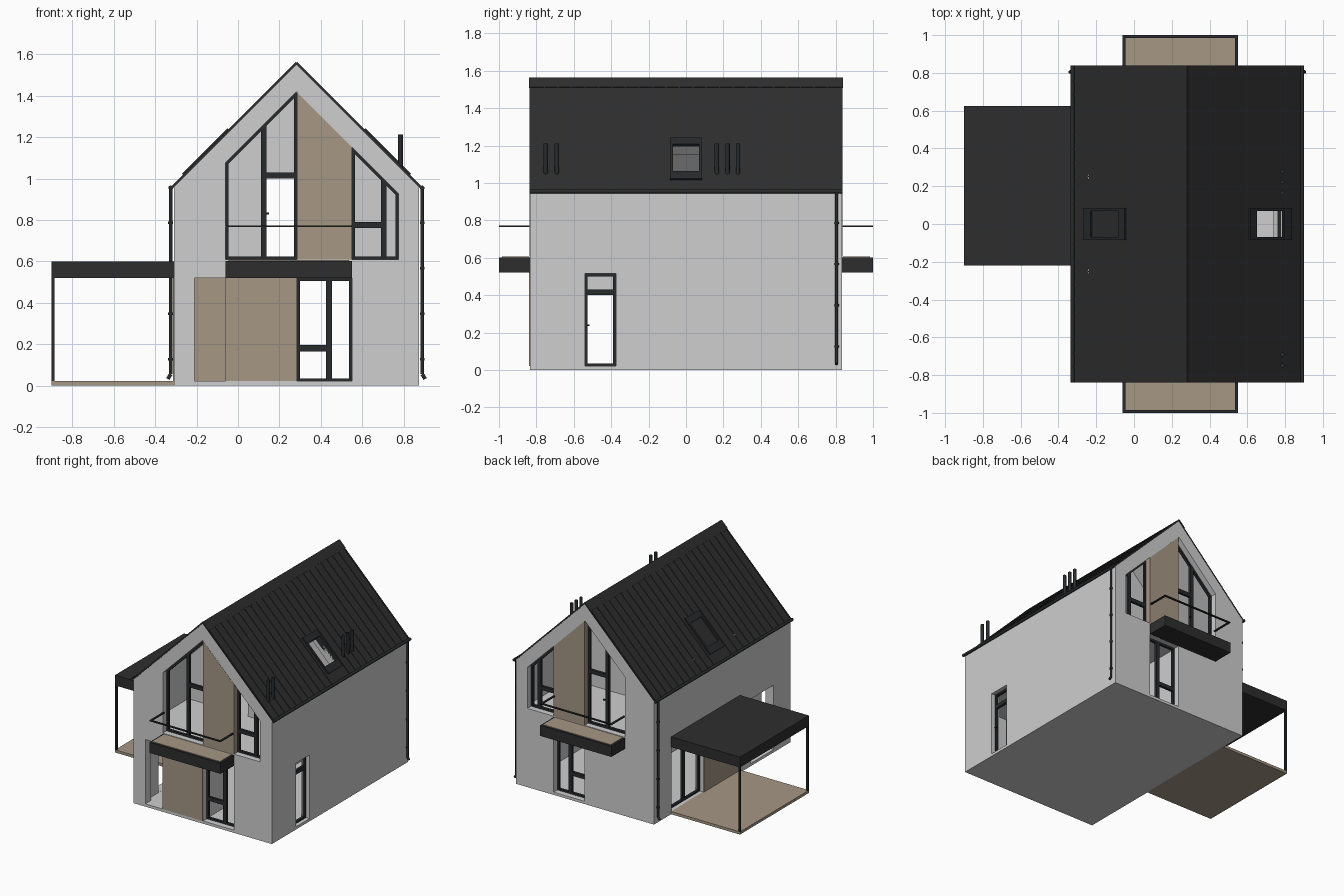
import bpy, bmesh, math
from mathutils import Vector

if "Cube" in bpy.data.objects:
    bpy.data.objects.remove(bpy.data.objects["Cube"])

R, HALF, RIDGE = 0.2825, 0.5925, 1.56      # ridge x, half house width, ridge height
YW = 0.835                                 # half house length


def material(name, rgb):
    m = bpy.data.materials.new(name)
    m.diffuse_color = (*rgb, 1)
    m.use_nodes = True
    m.node_tree.nodes["Principled BSDF"].inputs["Base Color"].default_value = m.diffuse_color
    return m


WALL = material("light_grey_render", (0.62, 0.62, 0.62))
WOOD = material("beige_timber", (0.38, 0.31, 0.235))
ROOF = material("charcoal_roof", (0.027, 0.027, 0.027))
FRAME = material("black_frame", (0.021, 0.023, 0.025))


def finish(name, bm, mat):
    bmesh.ops.recalc_face_normals(bm, faces=bm.faces)
    me = bpy.data.meshes.new(name)
    bm.to_mesh(me)
    bm.free()
    ob = bpy.data.objects.new(name, me)
    bpy.context.collection.objects.link(ob)
    me.materials.append(mat)
    return ob


def box(name, x, y, z, mat, warp=None):
    """Box between pairs of limits, optionally mapped through warp."""
    bm = bmesh.new()
    bmesh.ops.create_cube(bm, size=1)
    for v in bm.verts:
        p = [a + (b - a) * (c + 0.5) for (a, b), c in zip((x, y, z), v.co)]
        v.co = warp(*p) if warp else p
    return finish(name, bm, mat)


def slope_box(name, side, u, y, h, mat):
    """Box on a roof slope: u = run from ridge, h = height off the surface."""
    k = math.sqrt(0.5)
    return box(name, u, y, h, mat,
               lambda a, b, c: (R + side * (a + c * k), b, RIDGE - a + c * k))


def prism(name, pts, y0, y1, mat):
    """Profile in x,z extruded along y."""
    bm = bmesh.new()
    f = bm.faces.new([bm.verts.new((x, y0, z)) for x, z in pts])
    ext = bmesh.ops.extrude_face_region(bm, geom=[f])["geom"]
    for v in ext:
        if isinstance(v, bmesh.types.BMVert):
            v.co.y = y1
    return finish(name, bm, mat)


def tube(name, path, r, mat, sides=12):
    bm = bmesh.new()
    for a, b in zip(path, path[1:]):
        a, b = Vector(a), Vector(b)
        d = b - a
        mtx = d.to_track_quat('Z', 'Y').to_matrix().to_4x4()
        mtx.translation = (a + b) / 2
        bmesh.ops.create_cone(bm, cap_ends=True, segments=sides, radius1=r,
                              radius2=r, depth=d.length, matrix=mtx)
    ob = finish(name, bm, mat)
    for p in ob.data.polygons:
        p.use_smooth = len(p.vertices) == 4
    return ob


def cut(ob, cutters):
    for c in cutters:
        m = ob.modifiers.new("cut", 'BOOLEAN')
        m.operation, m.solver, m.object = 'DIFFERENCE', 'EXACT', c
        dg = bpy.context.evaluated_depsgraph_get()
        me = bpy.data.meshes.new_from_object(ob.evaluated_get(dg))
        ob.modifiers.clear()
        ob.data = me


def frame(name, axis, a, z, pos, mullions=(), bars=(), t=0.014):
    """Rectangular frame along x or y with mullions (a0,a1) and bars (a0,a1,z0,z1)."""
    parts = [(a[0], a[0] + t, *z), (a[1] - t, a[1], *z),
             (*a, z[0], z[0] + t), (*a, z[1] - t, z[1])]
    parts += [(m0, m1, *z) for m0, m1 in mullions] + list(bars)
    for i, (a0, a1, z0, z1) in enumerate(parts):
        x, y = ((a0, a1), pos) if axis == 'x' else (pos, (a0, a1))
        box(f"{name}_{i}", x, y, (z0, z1), FRAME)


def gable(half, apex, base):
    e = apex - half
    return [(R - half, base), (R + half, base), (R + half, e), (R, apex), (R - half, e)]


def top(x):                                # upper edge of the gable window
    return 1.42 - abs(x - R)


# House shell, hollowed, with openings cut
shell = prism("house_walls", gable(HALF, 1.552, 0), -YW, YW, WALL)
cutters = [prism("cut_inside", gable(0.525, 1.46, 0.02), -0.765, 0.765, WALL)]
for s in (-1, 1):
    ys = (s * 0.75, s * 0.9)
    cutters.append(prism("cut_gable", [(-0.06, 0.61), (0.775, 0.61), (0.775, top(0.775)),
                                       (R, 1.42), (-0.06, top(-0.06))], *ys, WALL))
    cutters.append(box("cut_door", (0.285, 0.55), ys, (0.021, 0.52), WALL))
cutters += [box("cut_porch_front", (-0.21, -0.06), (-0.9, -0.75), (0.021, 0.52), WALL),
            box("cut_porch_side", (-0.4, -0.22), (-0.63, -0.35), (0.021, 0.52), WALL),
            box("cut_terrace", (-0.4, -0.22), (0.23, 0.62), (0.021, 0.52), WALL),
            box("cut_side_door", (0.78, 0.95), (-0.54, -0.375), (0.021, 0.515), WALL)]
lights = [slope_box("cut_skylight", s, (0.36, 0.505), (-0.07, 0.07), (-0.2, 0.1), WALL)
          for s in (-1, 1)]
cut(shell, cutters + lights)

# Roof sheet with seams, ridge cap and skylights
E = HALF + 0.013
roof = prism("roof_sheet", [(R - E, RIDGE - E), (R, RIDGE), (R + E, RIDGE - E),
                            (R + E, RIDGE - E - 0.01), (R, RIDGE - 0.01),
                            (R - E, RIDGE - E - 0.01)], -0.838, 0.838, ROOF)
cut(roof, lights)
for c in cutters + lights:
    bpy.data.objects.remove(c)
for s in (-1, 1):
    slope_box("ridge_cap", s, (0, 0.05), (-0.84, 0.84), (-0.004, 0.004), ROOF)
    for i in range(24):
        y = -0.828 + i * 0.072
        end = 0.32 if abs(y) < 0.085 else E
        slope_box(f"roof_seam_{i}", s, (0.05, end), (y - 0.003, y + 0.003), (-0.002, 0.004), ROOF)
    for i, (u, y) in enumerate([((0.325, 0.36), (-0.085, 0.085)), ((0.505, 0.545), (-0.085, 0.085)),
                                ((0.36, 0.505), (-0.085, -0.07)), ((0.36, 0.505), (0.07, 0.085))]):
        slope_box(f"skylight_frame_{i}", s, u, y, (-0.04, 0.012), FRAME)
    # Gutter and downpipe
    gx = R + s * (E + 0.002)
    tube("gutter", [(gx, -0.838, 0.955), (gx, 0.838, 0.955)], 0.011, FRAME)
    tube("downpipe", [(gx, 0.805, 0.955), (gx, 0.805, 0.055), (gx + s * 0.014, 0.805, 0.032)],
         0.009, FRAME)
    for z in (0.12, 0.34, 0.56, 0.78):
        tube("pipe_bracket", [(gx, 0.805, z), (gx, 0.805, z + 0.012)], 0.012, FRAME)

# Roof vent pipes
for y in (-0.75, -0.69, 0.165, 0.222, 0.278):
    tube("vent_pipe", [(0.785, y, 1.03), (0.785, y, 1.212)], 0.012, FRAME)

# Interior floor and partitions
box("upper_floor", (-0.26, 0.82), (-0.78, 0.78), (0.52, 0.609), WALL)
for y in (-0.25, 0.25):
    for x, z in (((-0.245, 0.13), (0.6, 1.04)), ((0.27, 0.81), (0.6, 0.94)),
                 ((0.13, 0.27), (1.0, 1.04))):
        box("upper_partition", x, (y - 0.012, y + 0.012), z, WALL)
    prism("upper_partition_top", [(-0.14, 1.04), (0.27, 1.04), (0.27, 0.94), (0.805, 0.94),
                                  (R, 1.462)], y - 0.012, y + 0.012, WALL)
for y, z in (((-0.78, -0.56), (0.02, 0.52)), ((-0.36, 0.78), (0.02, 0.52)),
             ((-0.56, -0.36), (0.42, 0.52))):
    box("lower_partition", (0.25, 0.28), y, z, WALL)

# Entrance porch
box("porch_back", (-0.3, -0.06), (-0.35, -0.32), (0.02, 0.52), WOOD)
box("porch_inner_wall", (-0.06, -0.03), (-0.77, -0.56), (0.02, 0.52), WALL)
frame("entry_door", 'y', (-0.56, -0.35), (0.02, 0.52), (-0.06, -0.04),
      bars=[(-0.56, -0.35, 0.4, 0.43)])

# Timber cladding
box("front_cladding", (-0.06, 0.285), (-0.839, -0.83), (0.022, 0.52), WOOD)
box("terrace_cladding", (-0.315, -0.305), (-0.22, 0.23), (0.022, 0.52), WOOD)

# Both gables: windows, doors and balconies
for s, side in ((-1, "front"), (1, "back")):
    py = (s * 0.77, s * 0.79)
    prism(side + "_gable_cladding", [(0.285, 0.61), (0.55, 0.61), (0.55, top(0.55)),
                                     (0.285, top(0.285))], s * 0.765, s * 0.836, WOOD)
    for x0, x1 in ((-0.06, -0.046), (0.11, 0.138), (0.271, 0.285),
                   (0.55, 0.564), (0.69, 0.718), (0.761, 0.775)):
        prism(side + "_window_post", [(x0, 0.61), (x1, 0.61), (x1, top(x1)), (x0, top(x0))],
              *py, FRAME)
    for x0, x1 in ((-0.06, 0.28), (0.55, 0.775)):
        box(side + "_window_sill", (x0, x1), py, (0.609, 0.624), FRAME)
        prism(side + "_window_slope", [(x0, top(x0) - 0.02), (x1, top(x1) - 0.02),
                                       (x1, top(x1)), (x0, top(x0))], *py, FRAME)
    box(side + "_transom_left", (0.138, 0.271), py, (1.0, 1.03), FRAME)
    box(side + "_transom_right", (0.564, 0.69), py, (0.76, 0.79), FRAME)
    box(side + "_door_handle", (0.137, 0.15), (s * 0.79, s * 0.8), (0.826, 0.836), FRAME)
    frame(side + "_lower_door", 'x', (0.285, 0.55), (0.02, 0.52), py,
          [(0.425, 0.455)], [(0.299, 0.425, 0.165, 0.195)])
    # Balcony slab, decking and handrail
    box(side + "_balcony", (-0.06, 0.55), (s * 0.83, s), (0.52, 0.602), ROOF)
    box(side + "_balcony_deck", (-0.045, 0.535), (s * 0.836, s * 0.985), (0.6, 0.606), WOOD)
    box(side + "_handrail", (-0.06, 0.55), (s * 0.986, s), (0.765, 0.773), FRAME)
    for x in (-0.06, 0.536):
        box(side + "_handrail_side", (x, x + 0.014), (s * 0.83, s), (0.765, 0.773), FRAME)

# Side door and terrace window
frame("side_door", 'y', (-0.54, -0.375), (0.02, 0.515), (0.825, 0.845),
      bars=[(-0.54, -0.375, 0.4, 0.43)])
box("side_door_handle", (0.845, 0.855), (-0.53, -0.515), (0.235, 0.243), FRAME)
frame("terrace_window", 'y', (0.23, 0.62), (0.02, 0.52), (-0.28, -0.26), [(0.41, 0.44)])

# Covered terrace
box("terrace_deck", (-0.9, -0.305), (-0.22, 0.625), (0, 0.021), WOOD)
box("terrace_roof", (-0.9, -0.305), (-0.22, 0.625), (0.52, 0.6), ROOF)
for y in (-0.22, 0.611):
    box("terrace_post", (-0.9, -0.886), (y, y + 0.014), (0.02, 0.53), FRAME)
